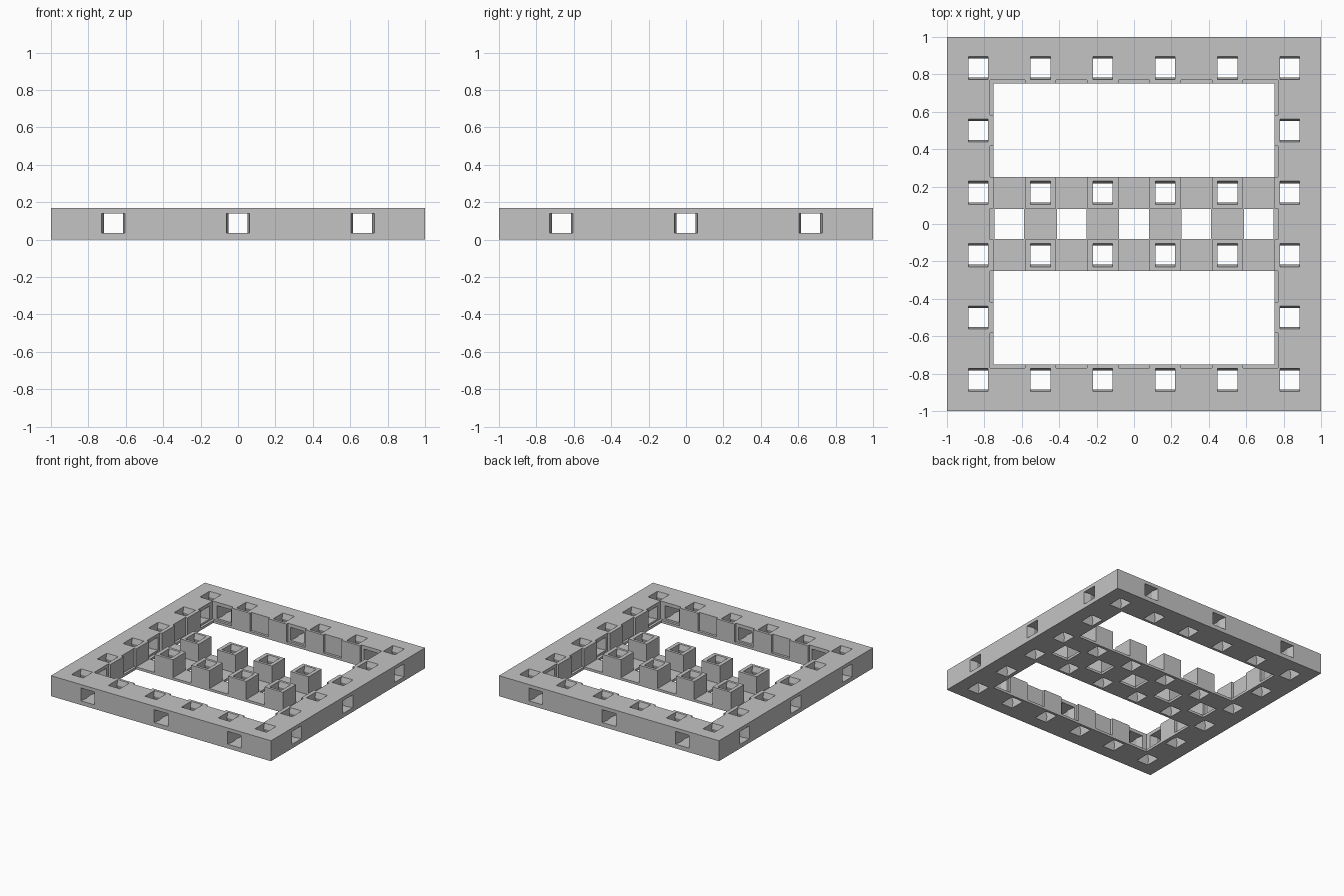
import bpy, bmesh

if "Cube" in bpy.data.objects:
    bpy.data.objects.remove(bpy.data.objects["Cube"])

H = 0.168        # overall height
FLOOR = 0.02     # thin floor thickness
U = 1 / 6        # grid pitch, block width
NODES = [-5 * U, -3 * U, -U, U, 3 * U, 5 * U]
GAPS = [-4 * U, -2 * U, 0, 2 * U, 4 * U]


def add_box(bm, x0, x1, y0, y1, z0, z1):
    verts = bmesh.ops.create_cube(bm, size=1)["verts"]
    for v in verts:
        v.co = ((x0 if v.co.x < 0 else x1),
                (y0 if v.co.y < 0 else y1),
                (z0 if v.co.z < 0 else z1))


def add_tunnel(bm, place, start, end):
    """Rectangular tunnel whose width ripples between a wide mouth and narrow necks."""
    wide, neck, half = 0.062, 0.051, 0.0525
    d = end - start
    e = 0.004 if d > 0 else -0.004
    rings = [(start - e, wide), (start, wide), (start + d * .25, neck),
             (start + d * .5, wide), (start + d * .75, neck),
             (end, wide), (end + e, wide)]
    loops = []
    for depth, w in rings:
        loops.append([bm.verts.new(place(a * w, b * half, depth))
                      for a, b in ((-1, -1), (1, -1), (1, 1), (-1, 1))])
    for p, q in zip(loops, loops[1:]):
        for i in range(4):
            j = (i + 1) % 4
            bm.faces.new((p[i], p[j], q[j], q[i]))
    bm.faces.new(loops[0][::-1])
    bm.faces.new(loops[-1])


def to_object(bm, name):
    bmesh.ops.recalc_face_normals(bm, faces=bm.faces[:])
    mesh = bpy.data.meshes.new(name)
    bm.to_mesh(mesh)
    bm.free()
    obj = bpy.data.objects.new(name, mesh)
    bpy.context.collection.objects.link(obj)
    return obj


def cutter(name):
    bm = bmesh.new()
    cutters.append((name, bm))
    return bm


cutters = []

# Solid slab from which everything is cut
bm = bmesh.new()
add_box(bm, -1, 1, -1, 1, 0, H)
frame = to_object(bm, "lattice_frame")

# Two large windows and the row of square floor openings
bm = cutter("window_cutter")
for s in (-1, 1):
    add_box(bm, -.75, .75, min(s * .25, s * .75), max(s * .25, s * .75), -.1, .3)
for x in GAPS:
    add_box(bm, x - .079, x + .079, -.079, .079, -.1, .3)

# Gaps between the standing blocks, down to the thin floor
bm = cutter("block_gap_cutter")
for x in GAPS:
    add_box(bm, max(x - U / 2, -.75), min(x + U / 2, .75), -.3, .3, FLOOR, .3)
bm = cutter("middle_lane_cutter")
add_box(bm, -.75, .75, -U / 2, U / 2, FLOOR, .3)

# Shallow recesses in the inner walls, between the blocks
for axis in "xy":
    bm = cutter("wall_recess_cutter_" + axis)
    for g in GAPS:
        a = -.77 if g < -.6 else g - U / 2
        b = .77 if g > .6 else g + U / 2
        for lo, hi in ((-.77, -.74), (.74, .77)):
            if axis == "x":
                add_box(bm, lo, hi, a, b, FLOOR, .3)
            else:
                add_box(bm, a, b, lo, hi, FLOOR, .3)

# Connector holes: vertical through each block, horizontal through the walls
bm = cutter("connector_hole_cutter")
for x in NODES:
    for y in NODES:
        if abs(y) > .4 and abs(y) < .6 and abs(x) < .8:
            continue
        add_tunnel(bm, lambda w, h, d: (x + h, y + w, d), 0, H)
for g in (-4 * U, 0, 4 * U):
    for s in (-1, 1):
        add_tunnel(bm, lambda w, h, d: (g + w, d, .087 + h), s, s * .77)
        add_tunnel(bm, lambda w, h, d: (d, g + w, .087 + h), s, s * .77)

# Apply the cuts and remove the cutters
helpers = []
for name, bm in cutters:
    obj = to_object(bm, name)
    obj.hide_render = True
    mod = frame.modifiers.new(name, "BOOLEAN")
    mod.operation = "DIFFERENCE"
    mod.solver = "EXACT"
    mod.object = obj
    helpers.append(obj)
bpy.context.view_layer.update()
deps = bpy.context.evaluated_depsgraph_get()
result = bpy.data.meshes.new_from_object(frame.evaluated_get(deps))
frame.modifiers.clear()
frame.data = result
for obj in helpers:
    bpy.data.objects.remove(obj)

# Single plain grey
grey = bpy.data.materials.new("plain grey")
grey.diffuse_color = (.55, .55, .55, 1)
grey.use_nodes = True
grey.node_tree.nodes["Principled BSDF"].inputs["Base Color"].default_value = grey.diffuse_color
frame.data.materials.clear()
frame.data.materials.append(grey)
